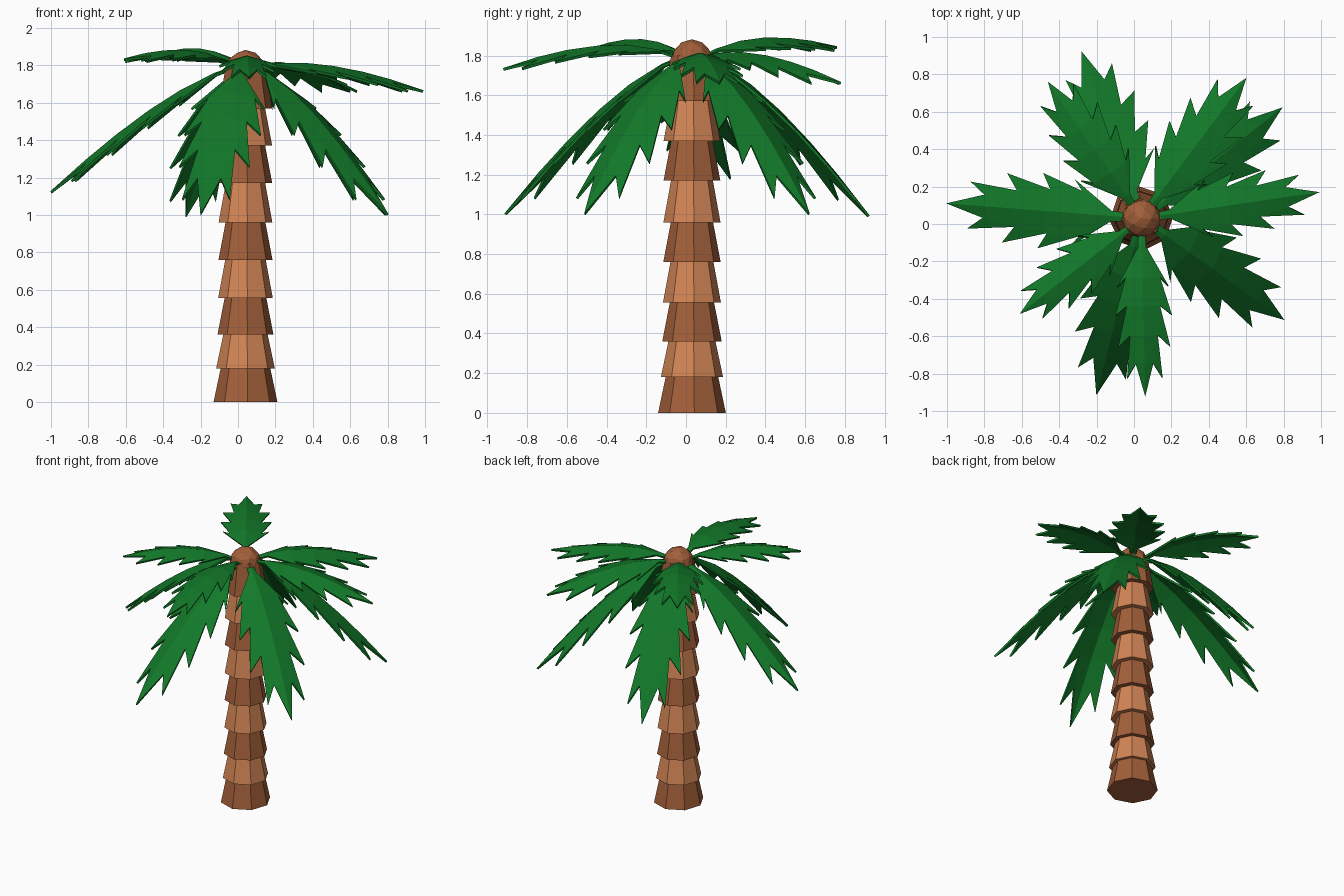
import bpy, bmesh, math
from mathutils import Vector

if "Cube" in bpy.data.objects:
    bpy.data.objects.remove(bpy.data.objects["Cube"])

CENTRE = Vector((0.04, 0.03, 0))


def material(name, rgb):
    m = bpy.data.materials.new(name)
    m.use_nodes = True
    m.diffuse_color = (*rgb, 1)
    bsdf = m.node_tree.nodes["Principled BSDF"]
    bsdf.inputs["Base Color"].default_value = (*rgb, 1)
    bsdf.inputs["Roughness"].default_value = 0.9
    return m


dark_bark = material("dark bark", (0.36, 0.115, 0.042))
light_bark = material("light bark", (0.65, 0.235, 0.092))
leaf_green = material("leaf green", (0.006, 0.19, 0.022))


def finish(bm, name, mat):
    bmesh.ops.recalc_face_normals(bm, faces=bm.faces)
    mesh = bpy.data.meshes.new(name)
    bm.to_mesh(mesh)
    bm.free()
    mesh.materials.append(mat)
    ob = bpy.data.objects.new(name, mesh)
    bpy.context.collection.objects.link(ob)
    return ob


# Trunk: stacked flaring octagonal rings in alternating bark colours
levels = [0, 0.18, 0.36, 0.555, 0.76, 0.96, 1.17, 1.37, 1.57, 1.8]
for i, (low, high) in enumerate(zip(levels, levels[1:])):
    bottom = 0.143 + 0.028 * 0.5 ** i
    bm = bmesh.new()
    bmesh.ops.create_cone(bm, cap_ends=True, segments=8, radius1=bottom,
                          radius2=bottom - 0.038, depth=high - low)
    ring = finish(bm, f"trunk_ring_{i + 1}", light_bark if i % 2 else dark_bark)
    ring.location = CENTRE + Vector((0, 0, (low + high) / 2))
    ring.rotation_euler.z = math.radians(4)

# Rounded crown on top of the trunk
bm = bmesh.new()
bmesh.ops.create_icosphere(bm, subdivisions=2, radius=0.105)
crown = finish(bm, "trunk_crown", dark_bark)
crown.location = CENTRE + Vector((0, 0, 1.777))

# Half outline of a frond: notches along the blade and the barb after each notch
NOTCHES = [(0, 0.1), (0.13, 0.13), (0.34, 0.6), (0.52, 0.58), (0.69, 0.48), (0.84, 0.3), (1, 0)]
BARBS = [None, (0.40, 0.9), (0.58, 1.0), (0.76, 0.92), (0.92, 0.62), None]


def frond(name, tip, bend_height, width):
    """Folded, jagged blade along an arching curve from the crown to the tip."""
    tip = Vector(tip)
    out = tip - CENTRE
    out.z = 0
    reach = out.length
    out.normalize()
    side = Vector((-out.y, out.x, 0))
    start = CENTRE + out * 0.06 + Vector((0, 0, 1.79))
    bend = CENTRE + out * reach * 0.42 + Vector((0, 0, bend_height))

    def point(t, across):
        pos = start * (1 - t) ** 2 + bend * 2 * t * (1 - t) + tip * t * t
        along = ((bend - start) * (1 - t) + (tip - bend) * t).normalized()
        return pos + side * across * width - along.cross(side) * abs(across) * width * 0.3

    bm = bmesh.new()
    spine = [bm.verts.new(point(t, 0)) for t, _ in NOTCHES]
    for sign in (-1, 1):
        edge = [bm.verts.new(point(t, w * sign)) for t, w in NOTCHES[:-1]] + [spine[-1]]
        for i, barb in enumerate(BARBS):
            quad = [spine[i], spine[i + 1], edge[i + 1], edge[i]]
            bm.faces.new(list(dict.fromkeys(quad)))
            if barb:
                bm.faces.new((edge[i], edge[i + 1], bm.verts.new(point(barb[0], barb[1] * sign))))
    ob = finish(bm, name, leaf_green)
    solid = ob.modifiers.new("thickness", "SOLIDIFY")
    solid.thickness = 0.014
    solid.offset = 0


# Five drooping fronds
frond("drooping_frond_back", (-0.28, 0.92, 0.99), 1.68, 0.21)
frond("drooping_frond_right", (-1.0, 0.11, 1.12), 1.68, 0.2)
frond("drooping_frond_front", (-0.2, -0.91, 1.0), 1.68, 0.21)
frond("drooping_frond_front_left", (0.8, -0.51, 1.0), 1.68, 0.21)
frond("drooping_frond_back_left", (0.79, 0.62, 1.0), 1.68, 0.21)

# Five raised fronds
frond("raised_frond_left", (0.99, 0.17, 1.66), 1.86, 0.17)
frond("raised_frond_back_left", (0.6, 0.78, 1.66), 1.87, 0.19)
frond("raised_frond_back_right", (-0.46, 0.76, 1.84), 1.95, 0.17)
frond("raised_frond_front_right", (-0.61, -0.48, 1.83), 1.94, 0.15)
frond("raised_frond_front", (0.06, -0.92, 1.73), 1.93, 0.15)
